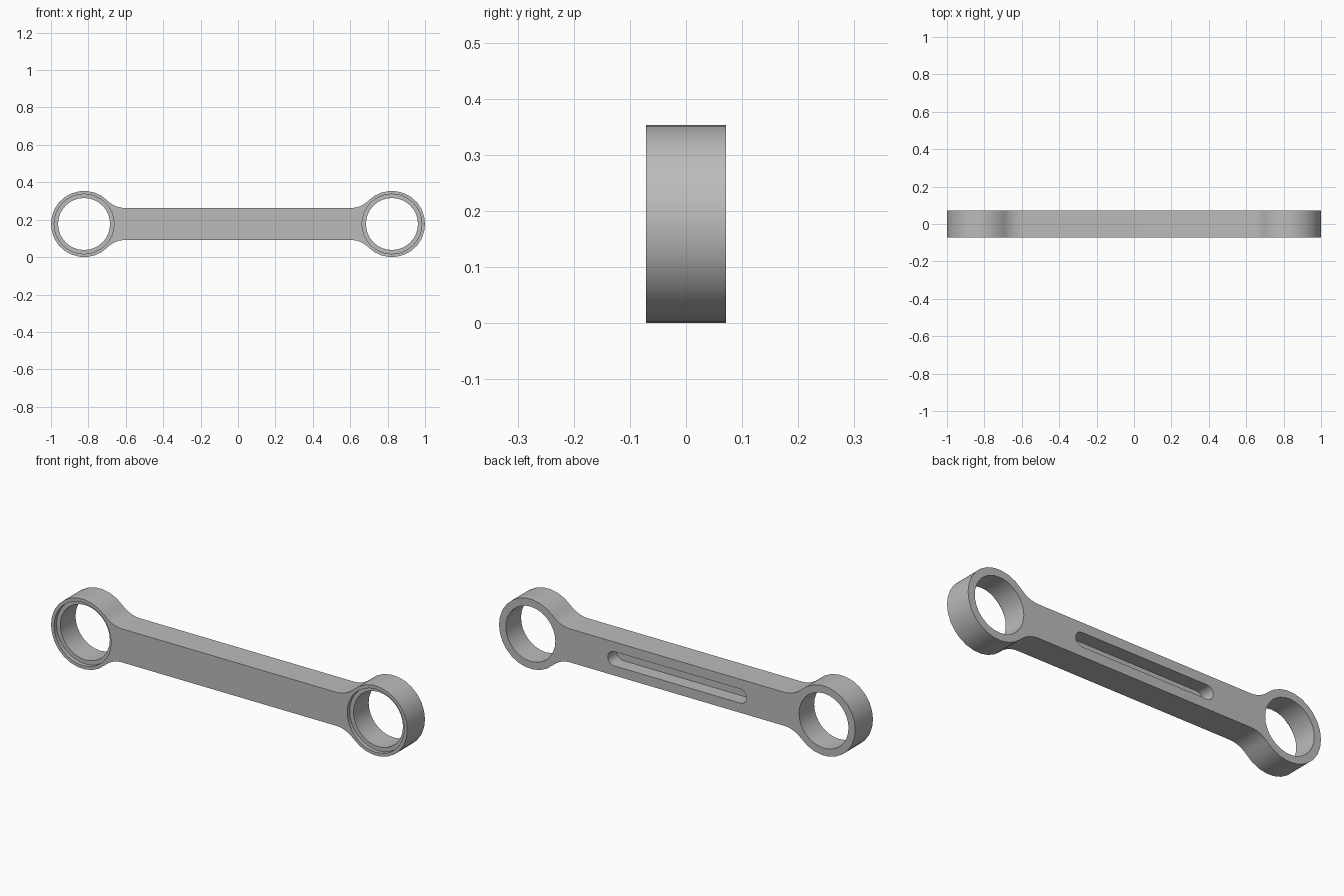
import bpy, bmesh
from math import sin, cos, pi, atan2, sqrt
from mathutils import Matrix, Vector

cube = bpy.data.objects.get("Cube")
if cube:
    bpy.data.objects.remove(cube, do_unlink=True)

EYE_X, EYE_R = 0.823, 0.177        # ring ends
BORE_R, STEP_R, STEP_DEPTH = 0.139, 0.16, 0.02
BAR_H, FILLET_R = 0.085, 0.14      # half height of the bar, blend radius
DEPTH = 0.142
SLOT_HALF, SLOT_R, SLOT_DEPTH = 0.39, 0.036, 0.07
MID_Z = EYE_R

steel = bpy.data.materials.new("grey_steel")
steel.use_nodes = True
GREY = (0.5, 0.5, 0.5, 1)
steel.diffuse_color = GREY
steel.node_tree.nodes["Principled BSDF"].inputs["Base Color"].default_value = GREY


def arc(cx, cz, r, a0, a1, n):
    return [(cx + r * cos(a0 + (a1 - a0) * i / n),
             cz + r * sin(a0 + (a1 - a0) * i / n)) for i in range(n + 1)]


def prism(name, outline, y0, y1):
    """Extrude an x-z outline from y0 to y1."""
    bm = bmesh.new()
    face = bm.faces.new([bm.verts.new((x, y0, z + MID_Z)) for x, z in outline])
    ext = bmesh.ops.extrude_face_region(bm, geom=[face])
    verts = [v for v in ext["geom"] if isinstance(v, bmesh.types.BMVert)]
    bmesh.ops.translate(bm, verts=verts, vec=(0, y1 - y0, 0))
    bmesh.ops.recalc_face_normals(bm, faces=bm.faces)
    mesh = bpy.data.meshes.new(name)
    bm.to_mesh(mesh)
    bm.free()
    mesh.materials.append(steel)
    obj = bpy.data.objects.new(name, mesh)
    bpy.context.collection.objects.link(obj)
    return obj


# Link outline: one upper right quarter, mirrored to all four
fillet_z = BAR_H + FILLET_R
fillet_x = EYE_X - sqrt((EYE_R + FILLET_R) ** 2 - fillet_z ** 2)
tangent = atan2(fillet_z, fillet_x - EYE_X)
quarter = arc(EYE_X, 0, EYE_R, 0, tangent, 10)
quarter += arc(fillet_x, fillet_z, FILLET_R, tangent - pi, -pi / 2, 6)[1:]
upper = quarter + [(-x, z) for x, z in reversed(quarter)]
lower = [(x, -z) for x, z in reversed(upper)][1:-1]
link = prism("connecting_link", upper + lower, -DEPTH / 2, DEPTH / 2)

# Cutters: through bores, shallow front steps and the blind slot in the back
cutters = []
for side, sx in (("left", EYE_X), ("right", -EYE_X)):
    cutters.append(prism(side + "_bore", arc(sx, 0, BORE_R, 0, 2 * pi, 32)[:-1], -DEPTH, DEPTH))
    cutters.append(prism(side + "_step", arc(sx, 0, STEP_R, 0, 2 * pi, 32)[:-1],
                         -DEPTH, -DEPTH / 2 + STEP_DEPTH))
run = SLOT_HALF - SLOT_R
slot = arc(run, 0, SLOT_R, -pi / 2, pi / 2, 10) + arc(-run, 0, SLOT_R, pi / 2, 3 * pi / 2, 10)
cutters.append(prism("back_slot", slot, DEPTH / 2 - SLOT_DEPTH, DEPTH))

bpy.ops.object.select_all(action="DESELECT")
bpy.context.view_layer.objects.active = link
link.select_set(True)
for cutter in cutters:
    cutter.hide_render = True
    mod = link.modifiers.new(cutter.name, "BOOLEAN")
    mod.operation, mod.solver, mod.object = "DIFFERENCE", "EXACT", cutter
    bpy.ops.object.modifier_apply(modifier=mod.name)
    bpy.data.objects.remove(cutter, do_unlink=True)

bpy.ops.object.shade_smooth_by_angle(angle=0.6)
